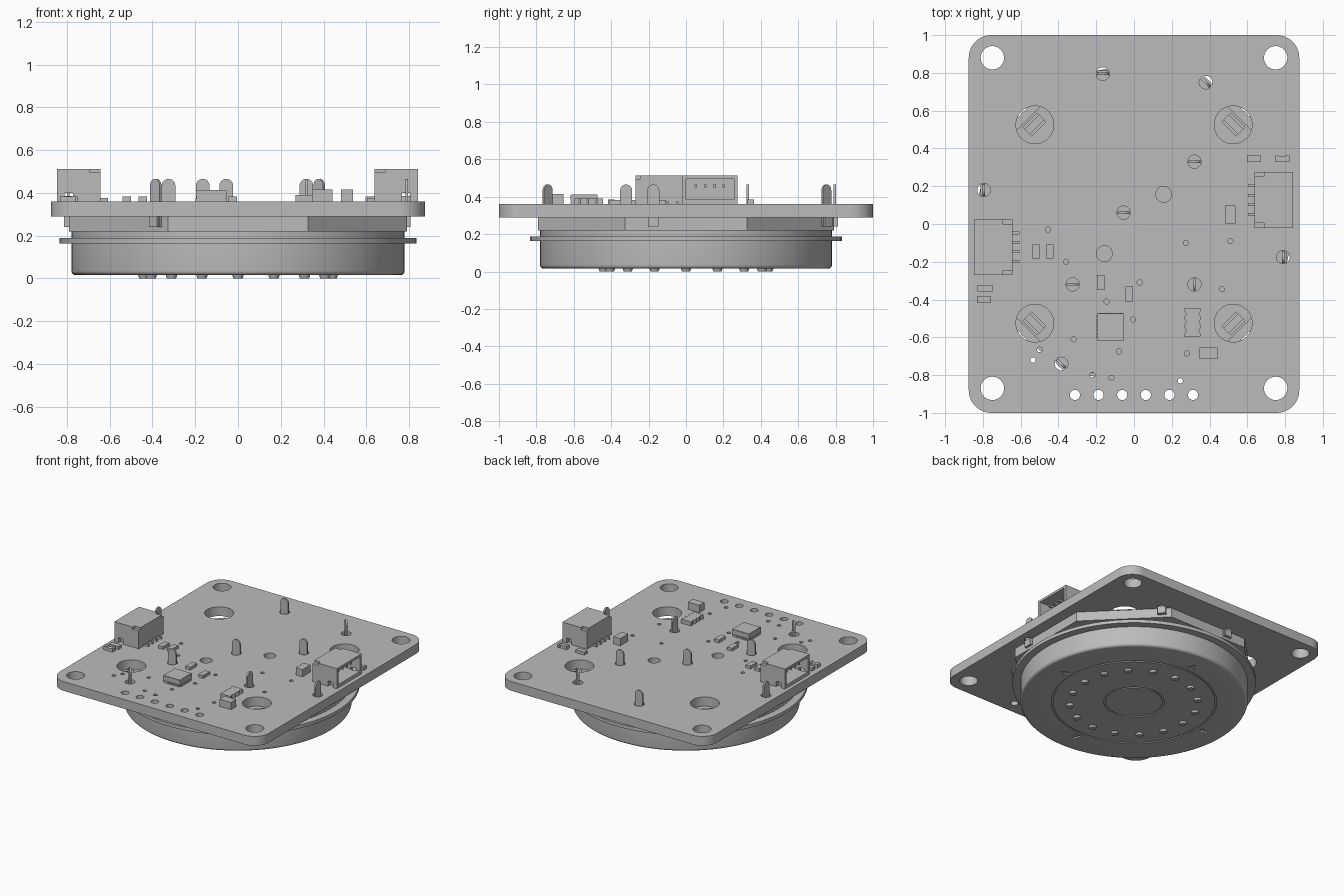
import bpy, bmesh, math
from mathutils import Matrix, Vector

if "Cube" in bpy.data.objects:
    bpy.data.objects.remove(bpy.data.objects["Cube"], do_unlink=True)

grey = bpy.data.materials.new("plain_grey")
grey.use_nodes = True
grey.diffuse_color = (0.5, 0.5, 0.5, 1)
grey.node_tree.nodes["Principled BSDF"].inputs["Base Color"].default_value = (0.5, 0.5, 0.5, 1)

BOTTOM, TOP = 0.29, 0.36      # board faces


def add(name, mesh, smooth=False):
    ob = bpy.data.objects.new(name, mesh)
    bpy.context.collection.objects.link(ob)
    mesh.materials.clear()
    mesh.materials.append(grey)
    if smooth:
        bpy.ops.object.select_all(action='DESELECT')
        ob.select_set(True)
        bpy.context.view_layer.objects.active = ob
        bpy.ops.object.shade_smooth_by_angle(angle=math.radians(30))
    return ob


def finish(name, bm, smooth=False):
    bmesh.ops.recalc_face_normals(bm, faces=bm.faces)
    mesh = bpy.data.meshes.new(name)
    bm.to_mesh(mesh)
    bm.free()
    return add(name, mesh, smooth)


def cuboid(bm, x0, x1, y0, y1, z0, z1, m=Matrix()):
    mid = Vector(((x0 + x1) / 2, (y0 + y1) / 2, (z0 + z1) / 2))
    size = Matrix.Diagonal((x1 - x0, y1 - y0, z1 - z0, 1))
    bmesh.ops.create_cube(bm, size=1, matrix=m @ Matrix.Translation(mid) @ size)


def prism(bm, pts, depth, m=Matrix()):
    face = bm.faces.new([bm.verts.new(m @ Vector(p)) for p in pts])
    ext = bmesh.ops.extrude_face_region(bm, geom=[face])
    verts = [v for v in ext["geom"] if isinstance(v, bmesh.types.BMVert)]
    bmesh.ops.translate(bm, verts=verts, vec=m.to_3x3() @ Vector(depth))


def arc(cx, cy, r, a0, a1, n):
    return [(cx + r * math.cos(math.radians(a0 + (a1 - a0) * i / n)),
             cy + r * math.sin(math.radians(a0 + (a1 - a0) * i / n))) for i in range(n + 1)]


def cut(ob, cutter):
    mod = ob.modifiers.new("cut", 'BOOLEAN')
    mod.object, mod.operation, mod.solver = cutter, 'DIFFERENCE', 'EXACT'
    bpy.context.view_layer.update()
    mesh = bpy.data.meshes.new_from_object(ob.evaluated_get(bpy.context.evaluated_depsgraph_get()))
    ob.modifiers.clear()
    ob.data = mesh
    mesh.materials.clear()
    mesh.materials.append(grey)
    bpy.data.objects.remove(cutter, do_unlink=True)


# Contact blades: x, y, turn in degrees
blades = [(-.165, .795, 0), (.38, .75, -45), (.32, .33, 0), (-.795, .18, 90), (-.055, .06, 0),
          (.79, -.175, 90), (-.325, -.32, 0), (.32, -.32, 90), (-.385, -.74, -45)]
vias = [(-.455, -.03), (-.36, -.2), (.275, -.1), (.51, -.09), (.465, -.345), (.03, -.31),
        (-.145, -.41), (-.005, -.505), (-.32, -.61), (-.08, -.675), (.28, -.685),
        (-.12, -.815), (-.22, -.8), (.245, -.83), (-.5, -.665), (-.535, -.72)]

# Circuit board: rounded outline with holes
curve = bpy.data.curves.new("board_outline", 'CURVE')
curve.dimensions, curve.fill_mode = '2D', 'BOTH'
curve.extrude = (TOP - BOTTOM) / 2


def loop(pts):
    s = curve.splines.new('POLY')
    s.points.add(len(pts) - 1)
    for p, q in zip(s.points, pts):
        p.co = (q[0], q[1], 0, 1)
    s.use_cyclic_u = True


def hole(x, y, r, n=24):
    loop(arc(x, y, r, 0, 360, n)[:-1])


r = 0.12
loop([p for i, (sx, sy) in enumerate([(1, 1), (-1, 1), (-1, -1), (1, -1)])
      for p in arc(sx * (.875 - r), sy * (1 - r), r, 90 * i, 90 * i + 90, 10)])
for sx in (-1, 1):
    hole(sx * .75, .88, .062, 32)
    hole(sx * .75, -.87, .062, 32)
    for sy in (-1, 1):
        hole(sx * .525, sy * .525, .1, 40)
    hole(sx * .157, sx * .157, .042)
for i in range(6):
    hole(-.3125 + .125 * i, -.905, .027)
for x, y, turn in blades:
    hole(x, y, .035)
for x, y in vias:
    hole(x, y, .014, 12)
temp = bpy.data.objects.new("board_outline", curve)
bpy.context.collection.objects.link(temp)
bpy.context.view_layer.update()
mesh = bpy.data.meshes.new_from_object(temp.evaluated_get(bpy.context.evaluated_depsgraph_get()))
bpy.data.objects.remove(temp, do_unlink=True)
bm = bmesh.new()
bm.from_mesh(mesh)
bmesh.ops.remove_doubles(bm, verts=bm.verts, dist=1e-5)
bmesh.ops.translate(bm, verts=bm.verts, vec=(0, 0, (TOP + BOTTOM) / 2))
finish("circuit_board", bm, True)

# Round housing turned from a profile, with ring grooves underneath and a flange
profile = [(0, .015), (.195, .015), (.195, .022), (.207, .022), (.207, .015),
           (.555, .015), (.555, .022), (.567, .022), (.567, .015)]
profile += arc(.76, .035, .02, -90, 0, 5)
profile += [(.78, .163), (.835, .163), (.835, .188), (.78, .188), (.78, .222), (0, .222)]
bm = bmesh.new()
vs = [bm.verts.new((x, 0, z)) for x, z in profile]
es = [bm.edges.new(pair) for pair in zip(vs, vs[1:])]
bmesh.ops.spin(bm, geom=vs + es, cent=(0, 0, 0), axis=(0, 0, 1), angle=math.tau, steps=96)
bmesh.ops.remove_doubles(bm, verts=bm.verts, dist=1e-4)
housing = finish("round_housing", bm)
bm = bmesh.new()
for i in range(4):
    prism(bm, [(.66, 0, -.01), (.595, .03, -.01), (.595, -.03, -.01)], (0, 0, .035),
          Matrix.Rotation(i * math.pi / 2, 4, 'Z'))
cut(housing, finish("arrow_cutter", bm))
bpy.ops.object.select_all(action='DESELECT')
housing.select_set(True)
bpy.context.view_layer.objects.active = housing
bpy.ops.object.shade_smooth_by_angle(angle=math.radians(30))

# Ring of small feet under the housing
bm = bmesh.new()
for i in range(16):
    a = math.tau * i / 16
    bmesh.ops.create_cone(bm, cap_ends=True, segments=20, radius1=.022, radius2=.028, depth=.018,
                          matrix=Matrix.Translation((.44 * math.cos(a), .44 * math.sin(a), .009)))
finish("housing_feet", bm, True)

# Octagonal plate between housing and board, with a catch in each large hole
bm = bmesh.new()
prism(bm, [(x, y, .22) for x, y in arc(0, 0, .79 / math.cos(math.pi / 8), 22.5, 337.5, 7)],
      (0, 0, BOTTOM - .22))
finish("octagon_plate", bm)
bm = bmesh.new()
for i in range(4):
    m = Matrix.Rotation(math.pi / 4 + i * math.pi / 2, 4, 'Z')
    cuboid(bm, .71, .78, -.055, .055, .27, .3, m)
    cuboid(bm, .725, .765, -.055, .055, .27, .31, m)
finish("plate_catches", bm)

# Thin round-topped contact blades; the outer ones have tabs beside the plate
bm = bmesh.new()
for x, y, turn in blades:
    m = Matrix.Translation((x, y, 0)) @ Matrix.Rotation(math.radians(turn), 4, 'Z')
    pts = [(-.032, -.006, .24)] + [(px, -.006, pz) for px, pz in arc(0, .433, .032, 180, 0, 12)]
    prism(bm, pts + [(.032, -.006, .24)], (0, .012, 0), m)
    if math.hypot(x, y) > .7:
        cuboid(bm, -.028, .028, -.018, .018, .24, BOTTOM, m)
finish("contact_blades", bm, True)

# Side-entry connectors: hollow shell, four pins and solder leads, facing outwards
for name, x, y, turn in (("left", .7375, .1275, 0), ("right", -.7425, -.1225, math.pi)):
    m = Matrix.Translation((x, y, 0)) @ Matrix.Rotation(turn, 4, 'Z')
    bm = bmesh.new()
    cuboid(bm, -.1, .104, -.1475, .1475, TOP, .512, m)
    shell = finish(name + "_connector_shell", bm)
    bm = bmesh.new()
    cuboid(bm, -.03, .15, -.128, .128, .385, .495, m)
    cut(shell, finish("cavity_cutter", bm))
    bm = bmesh.new()
    for s in (-1, 1):
        cuboid(bm, .03, .07, s * .14 - .02, s * .14 + .02, .35, .4, m)
        cuboid(bm, -.11, -.05, s * .14 - .017, s * .14 + .017, .495, .52, m)
    cut(shell, finish("notch_cutter", bm))
    bm = bmesh.new()
    for i in range(4):
        py = -.075 + .05 * i
        cuboid(bm, -.05, .07, py - .007, py + .007, .45, .464, m)
        cuboid(bm, -.135, -.09, py - .007, py + .007, TOP, .375, m)
    finish(name + "_connector_pins", bm)

# Small block components: x, y, width, depth, height
blocks = [(.51, .05, .056, .095, .055), (.635, .345, .075, .036, .022), (-.52, -.145, .04, .075, .022),
          (-.445, -.145, .04, .075, .022), (-.79, -.34, .08, .036, .022),
          (-.175, -.31, .04, .08, .022), (-.025, -.37, .04, .08, .022), (.395, -.685, .095, .06, .055)]
bm = bmesh.new()
for x, y, w, d, h in blocks:
    cuboid(bm, x - w / 2, x + w / 2, y - d / 2, y + d / 2, TOP, TOP + h)
finish("block_components", bm)

# Two chip resistors with raised end caps
bm = bmesh.new()
for x, y in ((.785, .345), (-.795, -.4)):
    cuboid(bm, x - .025, x + .025, y - .016, y + .016, TOP, TOP + .022)
    for s in (-1, 1):
        cuboid(bm, x + s * .028 - .009, x + s * .028 + .009, y - .018, y + .018, TOP, TOP + .026)
finish("chip_resistors", bm)

# Square processor chip with a row of pads along each side
bm = bmesh.new()
cx, cy = -.125, -.545
cuboid(bm, cx - .068, cx + .068, cy - .068, cy + .068, TOP, .412)
for side in range(4):
    m = Matrix.Translation((cx, cy, 0)) @ Matrix.Rotation(side * math.pi / 2, 4, 'Z')
    for i in range(7):
        cuboid(bm, .06, .073, -.061 + .018 * i, -.047 + .018 * i, TOP, .374, m)
    cuboid(bm, .066, .072, -.072, .072, .38, .41, m)
finish("processor_chip", bm)

# Module with scalloped sides
bm = bmesh.new()
edge = [(.042, -.075), (.042, -.06), (.034, -.045), (.042, -.03), (.042, -.015), (.034, 0),
        (.042, .015), (.042, .03), (.034, .045), (.042, .06), (.042, .075)]
outline = edge + [(-x, -y) for x, y in edge]
prism(bm, [(.31 + x, -.52 + y, TOP) for x, y in outline], (0, 0, .03))
finish("scalloped_module", bm)
